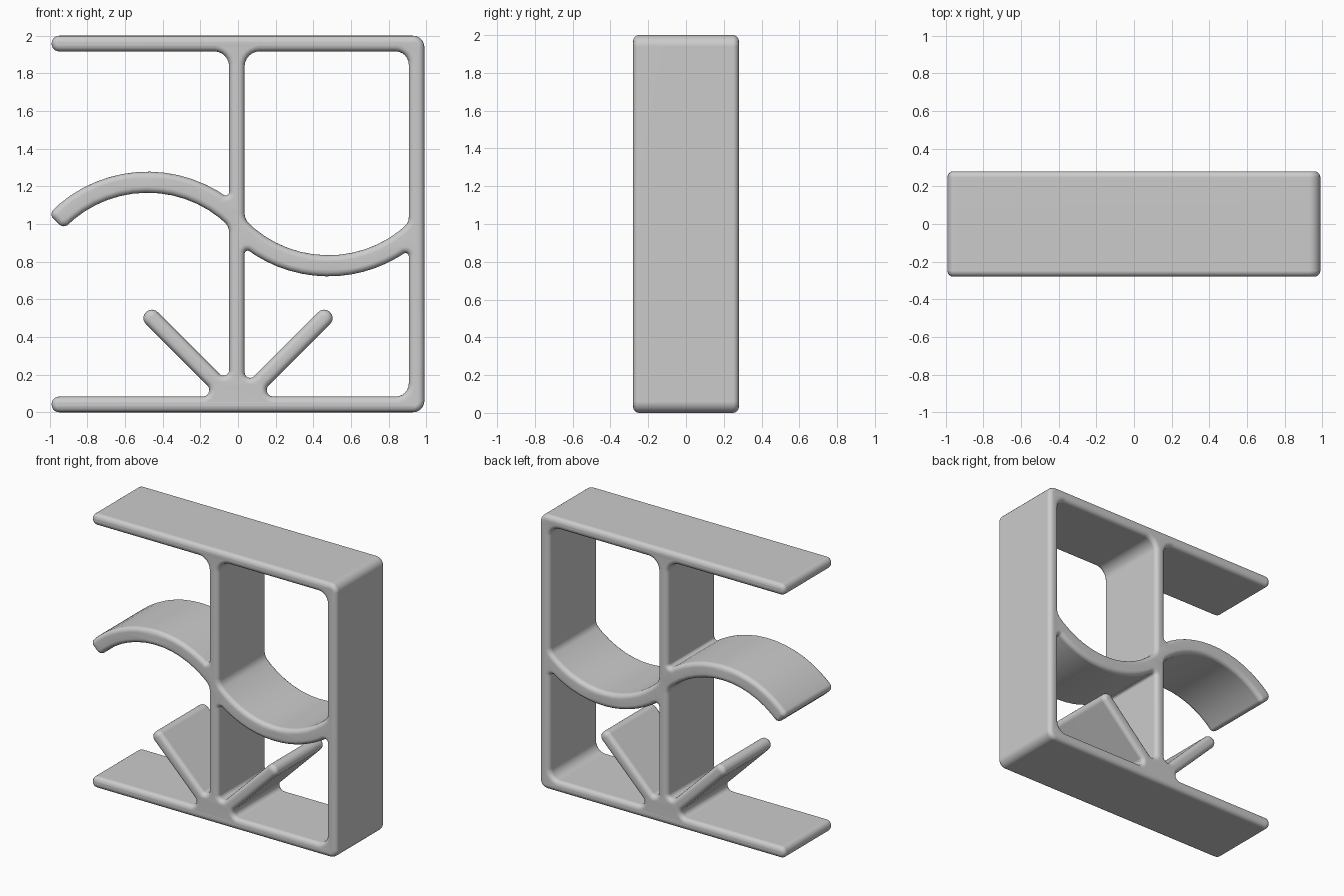
import bpy
import bmesh
from math import acos, cos, sin, tan, pi, radians
from mathutils import Vector

cube = bpy.data.objects.get("Cube")
if cube:
    bpy.data.objects.remove(cube, do_unlink=True)

# Main dimensions
SIDE, TOP, BAR = 0.99, 2.0, 0.083
POST_L, POST_R = -0.047, 0.035
WALL = SIDE - BAR
DEPTH, RIM = 0.28, 0.032
WAVE_R, WAVE_H = 0.67, 0.056
WAVE_X, WAVE_Z = 0.48, 0.552
RAY_LOW, RAY_HIGH, RAY_END = -0.02, 0.105, 1.02


def wave_edge(side, radius, start, end, r_start, r_end, steps=14):
    """Corner list along one edge of the wave; the right half is the left turned by 180 degrees."""
    pts = []
    for i in range(steps + 1):
        a = start + (end - start) * i / steps
        x = -WAVE_X + radius * cos(a)
        z = WAVE_Z + radius * sin(a)
        if side > 0:
            x, z = -x, TOP - z
        pts.append((x, z, r_start if i == 0 else r_end if i == steps else 0))
    return pts


def angle_at(side, x, radius):
    """Angle at which a wave edge meets an upright at x."""
    return acos(((-x if side > 0 else x) + WAVE_X) / radius)


def ray_tip(side):
    """Two tip corners of a slanted ray, upper edge first."""
    return [(side * (RAY_END - c) / 2, (RAY_END + c) / 2, 0.045)
            for c in (RAY_HIGH, RAY_LOW)]


def rounded(corners, steps=6):
    """Replace each (x, z, radius) corner by a fillet arc."""
    out = []
    n = len(corners)
    for i, (x, z, r) in enumerate(corners):
        p = Vector((x, z))
        if r == 0:
            out.append(p)
            continue
        a = Vector(corners[i - 1][:2]) - p
        b = Vector(corners[(i + 1) % n][:2]) - p
        half = a.angle(b) / 2
        reach = min(r / tan(half), 0.48 * a.length, 0.48 * b.length)
        r = reach * tan(half)
        a.normalize()
        b.normalize()
        mid = (a + b).normalized()
        centre = p + mid * (r / sin(half))
        across = (b - a).normalized()
        sweep = pi / 2 - half
        for k in range(steps + 1):
            t = sweep * (2 * k / steps - 1)
            out.append(centre - mid * (r * cos(t)) + across * (r * sin(t)))
    return out


outer_r, inner_r = WAVE_R + WAVE_H, WAVE_R - WAVE_H
tip = radians(136.5)

# Outer silhouette: frame, open bar ends, left wave and left ray
outline = [(-SIDE, 0, 0.04), (SIDE, 0, 0.06), (SIDE, TOP, 0.06), (-SIDE, TOP, 0.04),
           (-SIDE, TOP - BAR, 0.04), (POST_L, TOP - BAR, 0.08)]
outline += wave_edge(-1, outer_r, angle_at(-1, POST_L, outer_r), tip, 0.025, 0.055)
outline += wave_edge(-1, inner_r, tip, angle_at(-1, POST_L, inner_r), 0.055, 0.1)
outline += [(POST_L, RAY_HIGH - POST_L, 0.03)] + ray_tip(-1)
outline += [(RAY_LOW - BAR, BAR, 0.035), (-SIDE, BAR, 0.04)]

# Upper opening: above the right half of the wave
upper = [(WALL, TOP - BAR, 0.07), (POST_R, TOP - BAR, 0.08)]
upper += wave_edge(1, inner_r, angle_at(1, POST_R, inner_r),
                   pi - acos((WALL - WAVE_X) / inner_r), 0.1, 0.06)

# Lower opening: below the wave, cut into by the right ray
lower = wave_edge(1, outer_r, angle_at(1, POST_R, outer_r),
                  pi - acos((WALL - WAVE_X) / outer_r), 0.025, 0.025)
lower += [(WALL, BAR, 0.07), (BAR - RAY_LOW, BAR, 0.035)]
lower += ray_tip(1)[::-1] + [(POST_R, RAY_HIGH + POST_R, 0.03)]

# Extruded profile with a rounded rim
curve = bpy.data.curves.new("panel_profile", "CURVE")
curve.dimensions = "2D"
curve.fill_mode = "BOTH"
curve.extrude = DEPTH - RIM
curve.bevel_depth = RIM
curve.bevel_resolution = 3
curve.offset = -RIM
for loop in (outline, upper, lower):
    pts = rounded(loop)
    spline = curve.splines.new("POLY")
    spline.points.add(len(pts) - 1)
    for point, p in zip(spline.points, pts):
        point.co = (p.x, p.y, 0, 1)
    spline.use_cyclic_u = True
helper = bpy.data.objects.new("panel_profile", curve)
bpy.context.collection.objects.link(helper)
bpy.context.view_layer.update()
mesh = bpy.data.meshes.new_from_object(
    helper.evaluated_get(bpy.context.evaluated_depsgraph_get()))
bpy.data.objects.remove(helper, do_unlink=True)

# Stand the panel upright and weld it
bm = bmesh.new()
bm.from_mesh(mesh)
bmesh.ops.remove_doubles(bm, verts=bm.verts, dist=0.0005)
for v in bm.verts:
    v.co = (v.co.x, -v.co.z, v.co.y)
bmesh.ops.recalc_face_normals(bm, faces=bm.faces)
bm.to_mesh(mesh)
bm.free()

panel = bpy.data.objects.new("curved_panel_frame", mesh)
bpy.context.collection.objects.link(panel)

# Plain light grey
grey = bpy.data.materials.new("light_grey")
grey.use_nodes = True
colour = (0.6, 0.6, 0.6, 1)
grey.diffuse_color = colour
grey.node_tree.nodes["Principled BSDF"].inputs["Base Color"].default_value = colour
mesh.materials.clear()
mesh.materials.append(grey)

bpy.ops.object.select_all(action="DESELECT")
panel.select_set(True)
bpy.context.view_layer.objects.active = panel
bpy.ops.object.shade_smooth_by_angle(angle=radians(40))
panel.modifiers.new("even_shading", "WEIGHTED_NORMAL").keep_sharp = True
